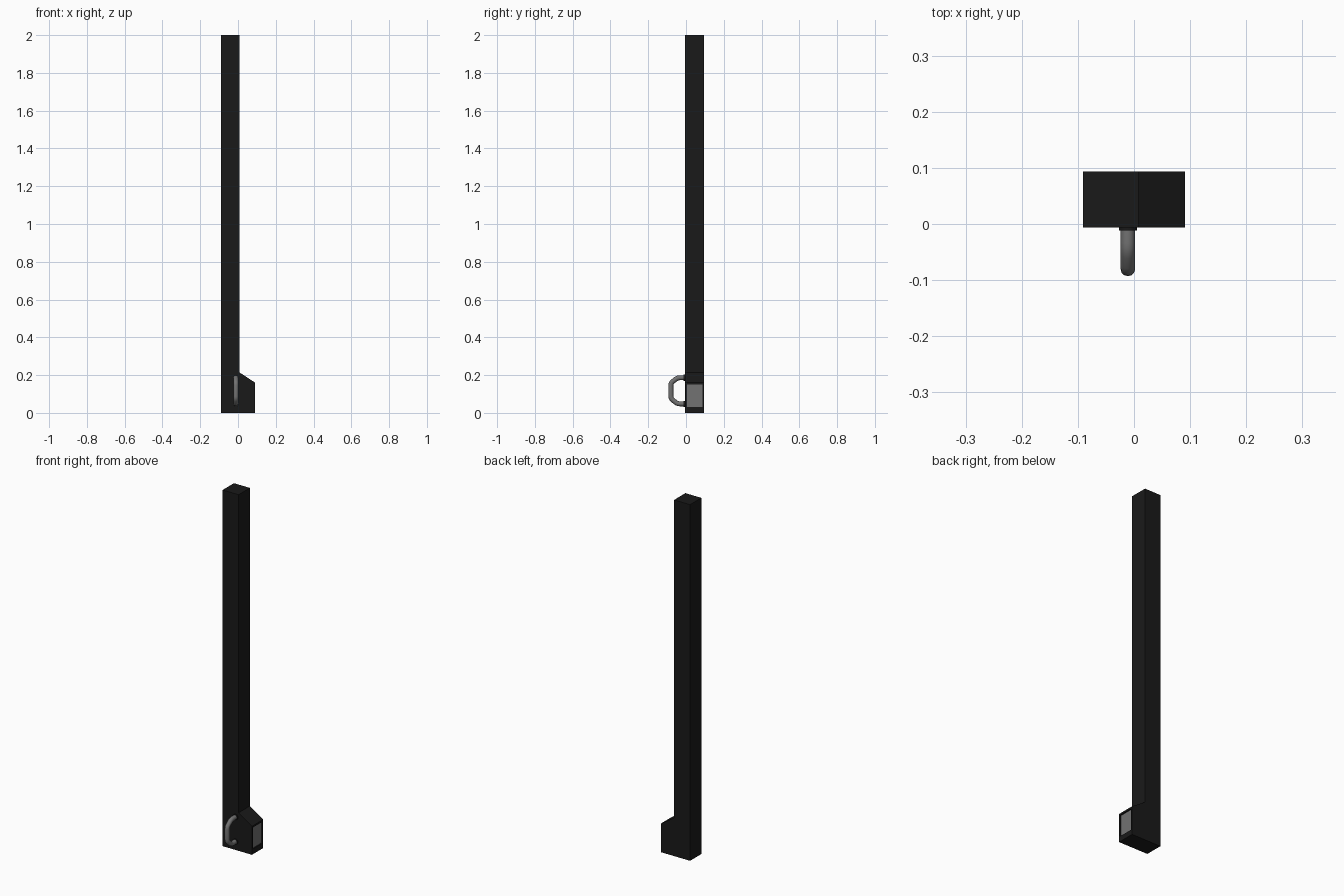
import bpy, bmesh
from mathutils import Vector

if "Cube" in bpy.data.objects:
    bpy.data.objects.remove(bpy.data.objects["Cube"])


def material(name, v):
    m = bpy.data.materials.new(name)
    m.diffuse_color = (v, v, v, 1)
    m.use_nodes = True
    m.node_tree.nodes["Principled BSDF"].inputs["Base Color"].default_value = m.diffuse_color
    return m


black = material("black_casing", 0.01)
grey = material("grey_metal", 0.17)
Y0, Y1 = -0.006, 0.094


def add_object(name, bm, *mats):
    bmesh.ops.recalc_face_normals(bm, faces=bm.faces)
    me = bpy.data.meshes.new(name)
    bm.to_mesh(me)
    bm.free()
    for m in mats:
        me.materials.append(m)
    ob = bpy.data.objects.new(name, me)
    bpy.context.collection.objects.link(ob)
    return ob


# Tall square tube with a sloped eyepiece foot, extruded from its side profile
profile = [(-0.091, 0), (0.091, 0), (0.091, 0.16), (0.008, 0.214), (0.008, 2), (-0.091, 2)]
bm = bmesh.new()
face = bm.faces.new([bm.verts.new((x, Y0, z)) for x, z in profile])
ext = bmesh.ops.extrude_face_region(bm, geom=[face])["geom"]
bmesh.ops.translate(bm, vec=(0, Y1 - Y0, 0),
                    verts=[g for g in ext if isinstance(g, bmesh.types.BMVert)])
bmesh.ops.recalc_face_normals(bm, faces=bm.faces)

# Recessed window in the end of the foot
win = next(f for f in bm.faces if f.calc_center_median().x > 0.09)
bmesh.ops.inset_region(bm, faces=[win], thickness=0.01)
for v in win.verts:
    v.co.z = 0.03 if v.co.z < 0.08 else 0.15
bmesh.ops.inset_region(bm, faces=[win], thickness=0.0005)
for v in win.verts:
    v.co.x -= 0.006
win.material_index = 1
add_object("casing", bm, black, grey)

# Bent tube handle on the front
HX, ZL, ZH, R = -0.011, 0.048, 0.186, 0.013
corners = [(Y0 + 0.003, ZH), (-0.045, ZH), (-0.08, 0.158),
           (-0.08, 0.076), (-0.045, ZL), (Y0 + 0.003, ZL)]
pts = [Vector((HX, y, z)) for y, z in corners]
path = [pts[0]]
for a, p, b in zip(pts, pts[1:], pts[2:]):
    s, e = p + (a - p).normalized() * 0.012, p + (b - p).normalized() * 0.012
    path += [s.lerp(p, t).lerp(p.lerp(e, t), t) for t in (0, 0.33, 0.67, 1)]
path.append(pts[-1])
cu = bpy.data.curves.new("handle", "CURVE")
cu.dimensions = "3D"
cu.bevel_depth = R
cu.bevel_resolution = 4
cu.use_fill_caps = True
sp = cu.splines.new("POLY")
sp.points.add(len(path) - 1)
for q, p in zip(sp.points, path):
    q.co = (*p, 1)
cu.materials.append(grey)
handle = bpy.data.objects.new("handle", cu)
bpy.context.collection.objects.link(handle)

# Dark collars where the handle meets the casing
for name, z in (("upper_collar", ZH), ("lower_collar", ZL)):
    bpy.ops.mesh.primitive_cylinder_add(vertices=16, radius=0.016, depth=0.008,
                                        location=(HX, Y0 - 0.002, z),
                                        rotation=(1.5708, 0, 0))
    ob = bpy.context.object
    ob.name = name
    ob.data.materials.append(black)
    bpy.ops.object.shade_smooth_by_angle()
